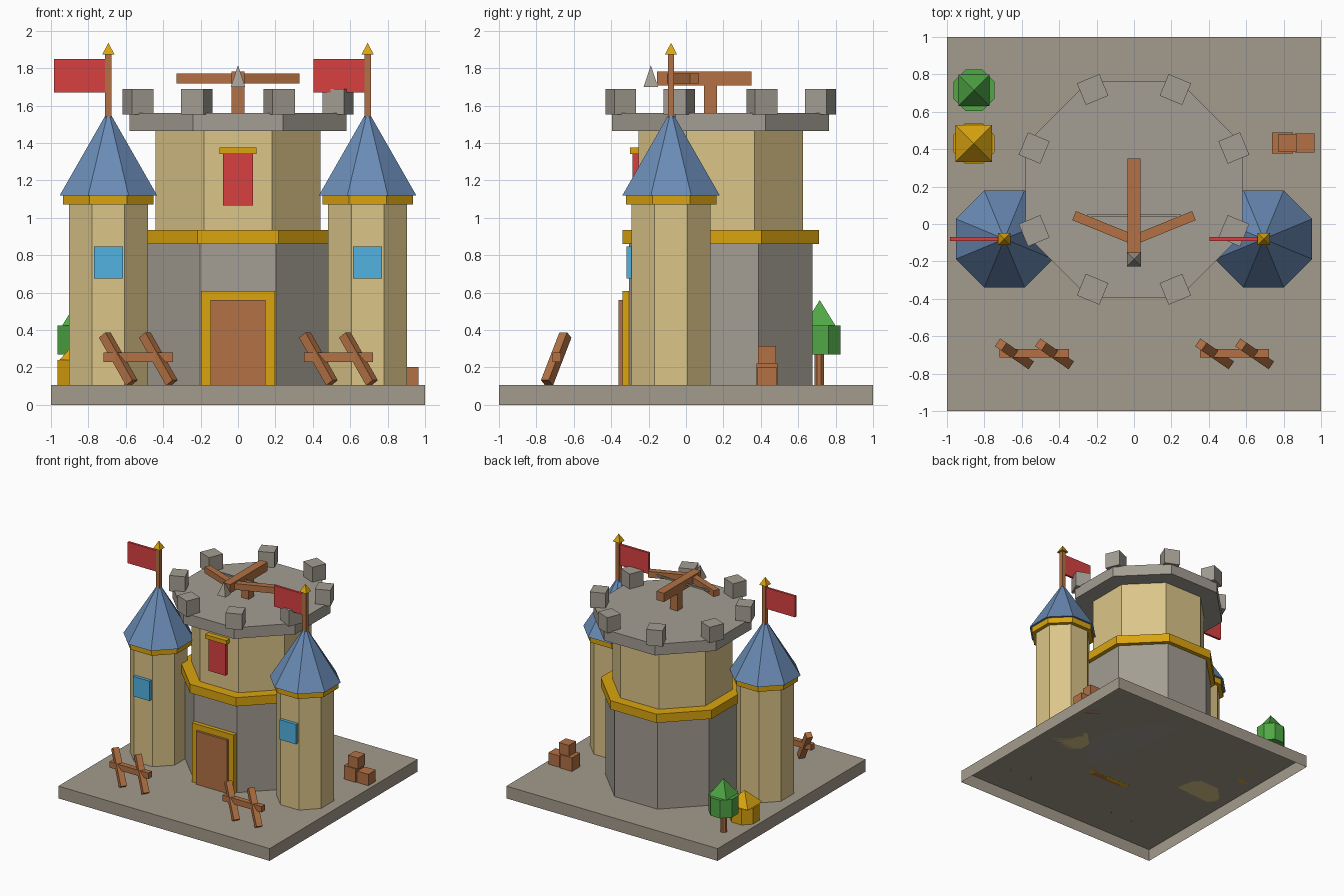
import bpy, bmesh, math
from mathutils import Matrix, Euler

cube = bpy.data.objects.get("Cube")
if cube:
    bpy.data.objects.remove(cube, do_unlink=True)


def linear(c):
    c /= 255
    return c / 12.92 if c <= 0.04045 else ((c + 0.055) / 1.055) ** 2.4


def material(name, *rgb):
    m = bpy.data.materials.new(name)
    m.use_nodes = True
    colour = [linear(c) for c in rgb] + [1]
    m.diffuse_color = colour
    m.node_tree.nodes["Principled BSDF"].inputs["Base Color"].default_value = colour
    return m


GROUND = material("ground_grey", 164, 155, 140)
STONE = material("stone_grey", 164, 158, 147)
SAND = material("sandstone", 220, 197, 137)
GOLD = material("gold", 219, 165, 15)
SLATE = material("slate_blue", 106, 140, 182)
GLASS = material("window_blue", 82, 178, 224)
RED = material("banner_red", 216, 64, 64)
WOOD = material("wood_brown", 178, 113, 68)
LEAF = material("leaf_green", 80, 168, 70)


def finish(name, bm, mat, loc, rot=(0, 0, 0)):
    mesh = bpy.data.meshes.new(name)
    bm.to_mesh(mesh)
    bm.free()
    mesh.materials.append(mat)
    ob = bpy.data.objects.new(name, mesh)
    ob.location = loc
    ob.rotation_euler = Euler(rot)
    bpy.context.collection.objects.link(ob)
    return ob


def box(name, mat, loc, size, rot=(0, 0, 0), open_bottom=False):
    bm = bmesh.new()
    bmesh.ops.create_cube(bm, size=1, matrix=Matrix.Diagonal((*size, 1)))
    if open_bottom:
        under = [f for f in bm.faces if f.normal.z < -0.5]
        bmesh.ops.delete(bm, geom=under, context="FACES_ONLY")
    return finish(name, bm, mat, loc, rot)


def prism(name, mat, x, y, z0, z1, half, sides=8, tip=False):
    """Upright prism or pyramid; half is the distance from axis to a flat side."""
    r = half / math.cos(math.pi / sides)
    bm = bmesh.new()
    bmesh.ops.create_cone(bm, cap_ends=True, segments=sides, radius1=r,
                          radius2=0 if tip else r, depth=z1 - z0,
                          matrix=Matrix.Rotation(math.pi / sides, 4, "Z"))
    return finish(name, bm, mat, (x, y, (z0 + z1) / 2))


BASE = 0.105   # top of the ground slab
KEEP_Y = 0.185

# Ground slab, hollow underneath
box("ground_slab", GROUND, (0, 0, BASE / 2), (2, 2, BASE), open_bottom=True)

# Central keep
prism("keep_lower", STONE, 0, KEEP_Y, BASE, 0.86, 0.49)
prism("keep_gold_band", GOLD, 0, KEEP_Y, 0.86, 0.935, 0.525)
prism("keep_upper", SAND, 0, KEEP_Y, 0.935, 1.465, 0.44)
prism("keep_platform", STONE, 0, KEEP_Y, 1.465, 1.56, 0.58)
for i in range(8):
    a = math.pi * (2 * i + 1) / 8
    box("merlon", STONE,
        (0.578 * math.cos(a), KEEP_Y + 0.578 * math.sin(a), 1.62),
        (0.125, 0.13, 0.135), (0, 0, a))

# Door and hanging banner
box("door_frame", GOLD, (0, -0.32, 0.357), (0.395, 0.04, 0.505))
box("door", WOOD, (0, -0.335, 0.332), (0.295, 0.05, 0.455))
box("banner", RED, (0, -0.268, 1.21), (0.16, 0.035, 0.29))
box("banner_rail", GOLD, (0, -0.275, 1.358), (0.2, 0.05, 0.035))

# Twin side towers with roofs, flags and windows
TOWER_Y = -0.08
for side in (-1, 1):
    x = side * 0.693
    prism("tower", SAND, x, TOWER_Y, BASE, 1.07, 0.211)
    prism("tower_gold_band", GOLD, x, TOWER_Y, 1.07, 1.125, 0.242)
    prism("tower_roof", SLATE, x, TOWER_Y, 1.12, 1.575, 0.26, tip=True)
    prism("flag_pole", WOOD, x, TOWER_Y, 1.5, 1.875, 0.017, sides=4)
    prism("pole_finial", GOLD, x, TOWER_Y, 1.872, 1.935, 0.033, sides=4, tip=True)
    box("flag", RED, (x - 0.15, TOWER_Y, 1.76), (0.28, 0.02, 0.18))
    box("tower_window", GLASS, (x, -0.3, 0.76), (0.155, 0.035, 0.17))

# Crossbow engine on the platform
box("engine_post", WOOD, (0, 0.13, 1.64), (0.07, 0.07, 0.16))
box("engine_beam", WOOD, (0, 0.097, 1.745), (0.07, 0.505, 0.075))
for side in (-1, 1):
    box("engine_arm", WOOD, (side * 0.16, -0.02, 1.744), (0.345, 0.052, 0.053),
        (0, 0, side * 0.385))
box("engine_string", STONE, (0, 0.045, 1.745), (0.5, 0.013, 0.013))
prism("engine_bolt_tip", STONE, 0, -0.188, 1.7, 1.815, 0.038, sides=4, tip=True)

# Wooden barricades in front
for x in (-0.533, 0.537):
    box("barricade_rail", WOOD, (x, -0.69, 0.255), (0.37, 0.045, 0.05))
    for dx in (-0.107, 0.107):
        box("barricade_leg", WOOD, (x + dx, -0.694, 0.245), (0.05, 0.05, 0.31),
            (0, -0.6, -0.6))

# Tree and bush
prism("tree_trunk", WOOD, -0.856, 0.712, BASE, 0.3, 0.025, sides=8)
prism("tree_leaves", LEAF, -0.856, 0.715, 0.27, 0.425, 0.11)
prism("tree_top", LEAF, -0.856, 0.715, 0.425, 0.56, 0.083, sides=4, tip=True)
prism("bush_leaves", GOLD, -0.856, 0.43, BASE, 0.24, 0.11)
prism("bush_top", GOLD, -0.856, 0.43, 0.24, 0.35, 0.098, sides=4, tip=True)

# Stacked crates
box("crate_large", WOOD, (0.794, 0.433, BASE + 0.058), (0.113, 0.113, 0.116))
box("crate_small", WOOD, (0.913, 0.433, BASE + 0.049), (0.105, 0.1, 0.098))
box("crate_top", WOOD, (0.82, 0.433, 0.268), (0.095, 0.095, 0.094))
